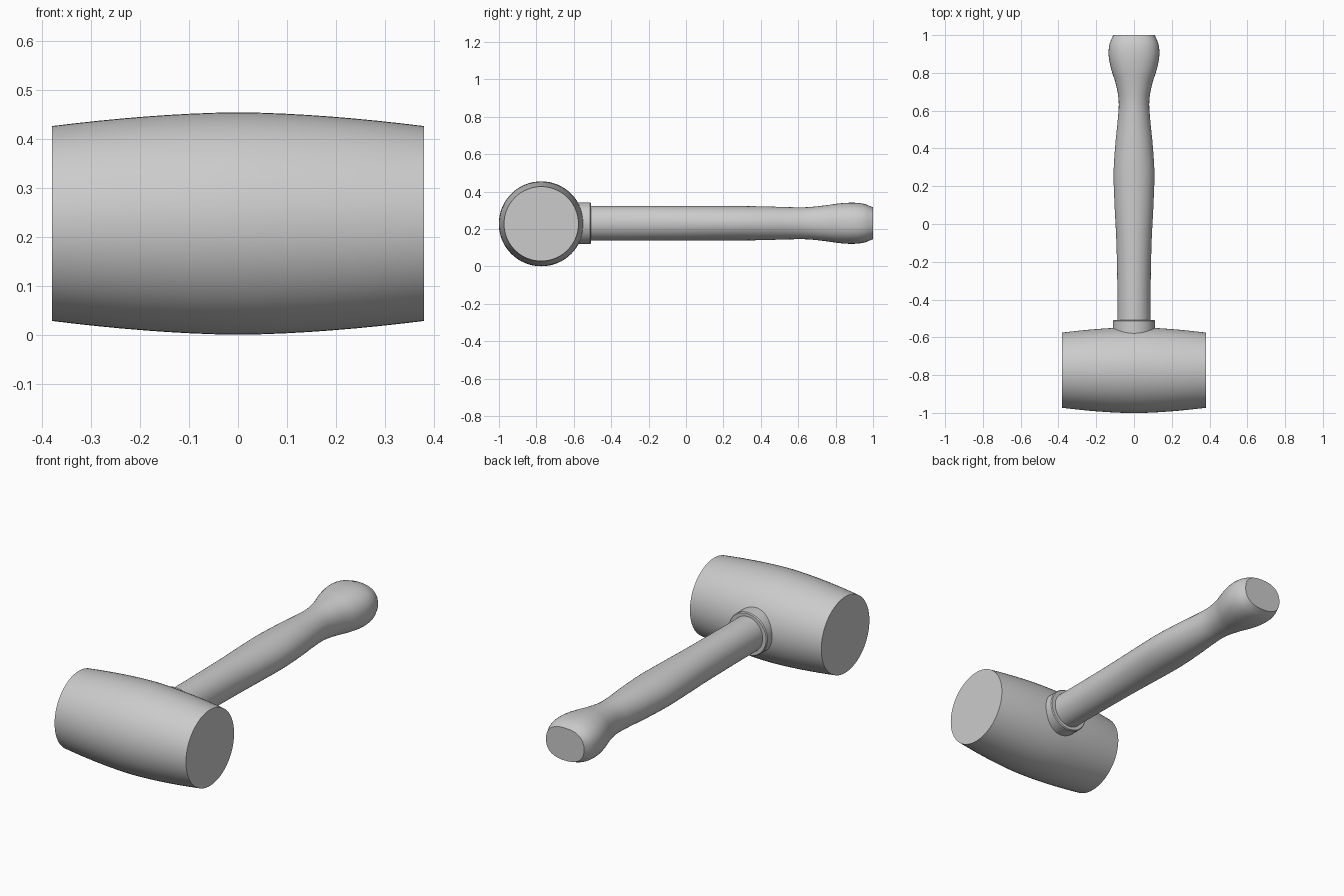
import bpy, bmesh, math
from mathutils import Vector

if "Cube" in bpy.data.objects:
    bpy.data.objects.remove(bpy.data.objects["Cube"])

grey = bpy.data.materials.new("plain grey")
grey.diffuse_color = (0.6, 0.6, 0.6, 1)
grey.use_nodes = True
grey.node_tree.nodes["Principled BSDF"].inputs["Base Color"].default_value = grey.diffuse_color
CZ = 0.228   # height of the shared centre line


def loft(name, rings, axis, segments, centre):
    """Skin capped rings (position, half width, half height, squareness) along x or y."""
    bm = bmesh.new()
    loops = []
    for pos, w, h, n in rings:
        loop = []
        for i in range(segments):
            a = 2 * math.pi * i / segments
            c, s = math.cos(a), math.sin(a)
            u = w * math.copysign(abs(c) ** (2 / n), c)
            v = h * math.copysign(abs(s) ** (2 / n), s)
            p = (pos, u, v) if axis == 'x' else (u, pos, v)
            loop.append(bm.verts.new(Vector(p) + Vector(centre)))
        loops.append(loop)
    for a, b in zip(loops, loops[1:]):
        for i in range(segments):
            j = (i + 1) % segments
            bm.faces.new((a[i], a[j], b[j], b[i]))
    bm.faces.new(loops[0])
    bm.faces.new(loops[-1])
    bmesh.ops.recalc_face_normals(bm, faces=bm.faces)
    mesh = bpy.data.meshes.new(name)
    bm.to_mesh(mesh)
    bm.free()
    obj = bpy.data.objects.new(name, mesh)
    bpy.context.collection.objects.link(obj)
    mesh.materials.append(grey)
    bpy.ops.object.select_all(action='DESELECT')
    obj.select_set(True)
    bpy.context.view_layer.objects.active = obj
    bpy.ops.object.shade_smooth_by_angle(angle=math.radians(35))
    return obj


def smooth_profile(keys, steps=5):
    """Interpolate profile keys with a Catmull-Rom curve."""
    k = [Vector(p) for p in keys]
    k = [2 * k[0] - k[1]] + k + [2 * k[-1] - k[-2]]
    out = []
    for a, b, c, d in zip(k, k[1:], k[2:], k[3:]):
        for s in range(steps):
            t = s / steps
            out.append(0.5 * (2 * b + (c - a) * t + (2 * a - 5 * b + 4 * c - d) * t * t
                              + (3 * b - a - 3 * c + d) * t ** 3))
    return out + [k[-2]]


# Barrel-shaped mallet head, lying across x
head = []
for i in range(17):
    t = i / 8 - 1
    r = 0.199 + 0.028 * (1 - abs(t) ** 1.7)
    head.append((0.38 * t, r, r, 2))
loft("mallet_head", head, 'x', 64, (0, -0.774, CZ))

# Collar where the handle meets the head
loft("collar", [(-0.62, 0.112, 0.112, 2), (-0.513, 0.112, 0.112, 2),
                (-0.508, 0.108, 0.108, 2)], 'y', 48, (0, 0, CZ + 0.003))

# Swelling handle: position, half width, half height
grip = [(-0.60, 0.088, 0.092), (-0.35, 0.088, 0.092), (-0.1, 0.093, 0.092),
        (0.1, 0.103, 0.092), (0.27, 0.108, 0.092), (0.42, 0.099, 0.09),
        (0.55, 0.086, 0.086), (0.65, 0.081, 0.086), (0.74, 0.096, 0.095),
        (0.82, 0.121, 0.106), (0.89, 0.134, 0.110), (0.95, 0.130, 0.104),
        (1.0, 0.110, 0.085)]
rings = [(*p, 2 + 0.4 * min(1, max(0, (p[0] - 0.6) / 0.4))) for p in smooth_profile(grip)]
loft("handle", rings, 'y', 48, (0, 0, CZ + 0.003))
